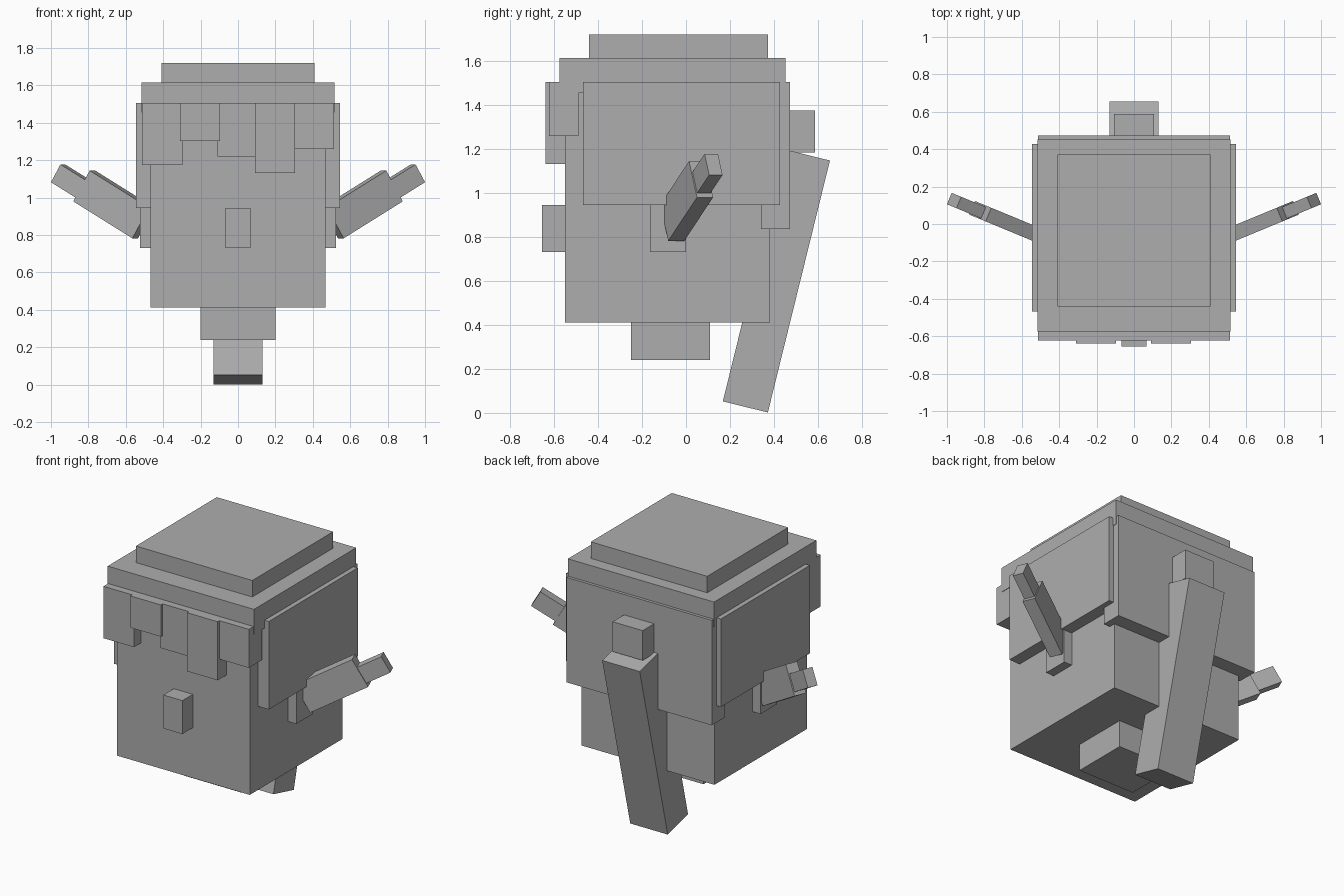
import bpy
from math import radians
from mathutils import Euler, Vector

if "Cube" in bpy.data.objects:
    bpy.data.objects.remove(bpy.data.objects["Cube"])

grey = bpy.data.materials.new("plain_grey")
grey.diffuse_color = (0.42, 0.42, 0.42, 1)
grey.use_nodes = True
grey.node_tree.nodes["Principled BSDF"].inputs["Base Color"].default_value = grey.diffuse_color


def block(name, centre, size, rot=(0, 0, 0)):
    """Box from centre, size and rotation in degrees."""
    bpy.ops.mesh.primitive_cube_add(size=1)
    ob = bpy.context.object
    ob.name = ob.data.name = name
    matrix = Euler([radians(a) for a in rot]).to_matrix().to_4x4()
    for v in ob.data.vertices:
        v.co = matrix @ Vector([c * s for c, s in zip(v.co, size)]) + Vector(centre)
    ob.data.materials.append(grey)
    return ob


def span(name, x, y, z):
    """Box from its extents along each axis."""
    pairs = (x, y, z)
    return block(name, [(a + b) / 2 for a, b in pairs], [b - a for a, b in pairs])


# head, neck and nose
span("head", (-0.468, 0.468), (-0.55, 0.382), (0.412, 1.47))
span("neck", (-0.2, 0.2), (-0.25, 0.11), (0.24, 0.44))
span("nose", (-0.067, 0.067), (-0.655, -0.5), (0.732, 0.945))

# hair on top and back
span("hair_crown", (-0.515, 0.515), (-0.575, 0.453), (1.455, 1.615))
span("hair_cap", (-0.41, 0.41), (-0.442, 0.372), (1.6, 1.72))
span("hair_back", (-0.512, 0.512), (0.34, 0.472), (0.837, 1.505))

# fringe locks: left edge, lower end, front
locks = [(-0.512, 1.175, -0.622), (-0.31, 1.303, -0.64), (-0.11, 1.22, -0.622),
         (0.09, 1.132, -0.64), (0.297, 1.26, -0.622)]
for i, (x, z, y) in enumerate(locks):
    span(f"fringe_lock_{i + 1}", (x, x + 0.215), (y, y + 0.134), (z, 1.505))

# ponytail and its tie
span("ponytail_tie", (-0.106, 0.106), (0.42, 0.587), (1.185, 1.375))
block("ponytail", (0, 0.411, 0.6), (0.264, 0.211, 1.18), (-13.84, 0, 0))

# parts on both sides
for side, s in (("left", 1), ("right", -1)):
    tilt = (0, -30 * s, 22.5 * s)
    block(f"hair_side_{side}", (s * 0.478, -0.021, 1.225), (0.134, 0.895, 0.56))
    block(f"ear_{side}", (s * 0.458, -0.082, 0.838), (0.134, 0.163, 0.213))
    block(f"arm_{side}", (s * 0.664, 0.003, 0.9635), (0.395, 0.079, 0.19), tilt)
    block(f"hand_{side}", (s * 0.862, 0.084, 1.0675), (0.25, 0.066, 0.11), tilt)
